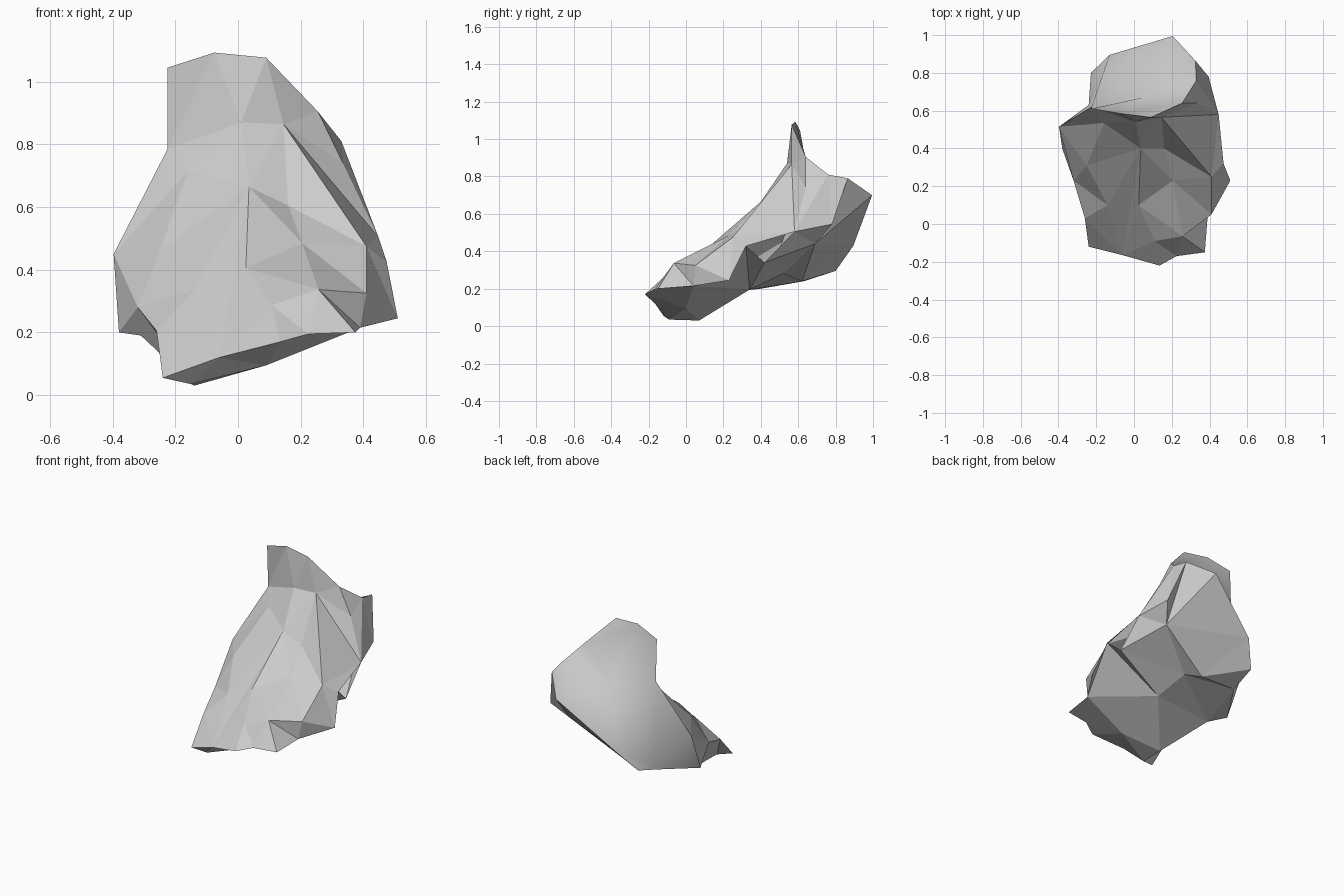
import bpy, bmesh
from mathutils import Vector
from mathutils.geometry import delaunay_2d_cdt

if "Cube" in bpy.data.objects:
    bpy.data.objects.remove(bpy.data.objects["Cube"])

# Rim lines of the rock, in order round the stone
crest = [(-.225, .62, .785), (-.225, .61, 1.045), (-.075, .585, 1.093),
         (.09, .565, 1.077), (.255, .64, .905), (.33, .76, .81), (.325, .865, .79)]
right_rim = [(.395, .78, .545), (.448, .58, .505), (.474, .32, .428), (.51, .23, .245),
             (.39, .04, .215), (.375, -.15, .20)]
toe_rim = [(.225, -.17, .195), (.135, -.22, .17), (-.06, -.165, .12), (-.24, -.12, .055)]
left_rim = [(-.26, .03, .205), (-.32, .23, .28), (-.38, .40, .20)]
left_shoulder = [(-.397, .515, .45)]
back_rim = [(.205, .995, .70), (-.13, .895, .43), (-.228, .80, .295), (-.24, .63, .24)]

# Relief points inside each face of the rock
ridge = [(.145, .565, .865), (.41, .25, .475), (.41, .05, .325)]
crack = [(-.14, .10, .335), (.035, .40, .665), (.025, .10, .405)]
notches = [(.108, -.09, .287), (.257, -.065, .337)]
knobs = [(.01, .54, .87), (.16, .40, .605), (.205, .23, .485), (-.16, .535, .715),
         (-.25, .31, .46), (.335, .64, .74)]
hollow = [(.05, .67, .71)]
flank = [(.455, .42, .34), (.33, .69, .44)]
belly = [(.10, .34, .195), (.05, .52, .28), (.0, .62, .24),
         (.09, .0, .095), (-.14, .07, .03), (-.15, -.09, .035), (-.31, .30, .19)]

bm = bmesh.new()
shared = {}


def vert(p):
    if p not in shared:
        shared[p] = bm.verts.new(p)
    return shared[p]


def patch(rim, points, u_axis, v_axis, smooth=False, folds=()):
    """Fill a rim with facets through the relief points, seen along one direction."""
    pts = list(dict.fromkeys(rim + points))
    u, v = Vector(u_axis), Vector(v_axis)
    flat = [Vector((Vector(p).dot(u), Vector(p).dot(v))) for p in pts]
    edges = [(pts.index(a), pts.index(b)) for line in folds for a, b in zip(line, line[1:])]
    _, _, faces, origin, _, _ = delaunay_2d_cdt(
        flat, edges, [list(range(len(rim)))], 1, 1e-5)
    for f in faces:
        if all(origin[i] for i in f):
            face = bm.faces.new([vert(pts[origin[i][0]]) for i in f])
            face.smooth = smooth


# Sloping front and right wall
lip = toe_rim[2]
front_folds = [ridge, [lip] + crack + [lip], [lip, crack[1]],
               [toe_rim[1], notches[0], toe_rim[0], notches[1], right_rim[-1]],
               [crest[4], knobs[5], right_rim[1], crest[5]],
               [left_shoulder[0], left_rim[1]]]
patch(crest + right_rim + toe_rim + left_rim + left_shoulder,
      ridge + crack + notches + knobs, (1, 0, 0), (0, .77, .64), folds=front_folds)
# Smooth hollow back
patch(crest + back_rim + left_rim[-1:] + left_shoulder, hollow,
      (-.707, -.707, 0), (.3, -.3, .906), smooth=True, folds=[[crest[0], back_rim[3]]])
# Faceted underside
under_folds = [[right_rim[1], flank[1], back_rim[1]], [crest[-1], flank[1], back_rim[0]],
               [right_rim[1], flank[0], flank[1]], [flank[0], belly[0], belly[1], flank[1]],
               [right_rim[3], flank[0]]]
patch(crest[-1:] + right_rim + toe_rim + left_rim + back_rim[::-1], flank + belly,
      (1, 0, 0), (0, 1, 0), folds=under_folds)

bmesh.ops.recalc_face_normals(bm, faces=bm.faces)
mesh = bpy.data.meshes.new("rock")
bm.to_mesh(mesh)
bm.free()
rock = bpy.data.objects.new("rock", mesh)
bpy.context.collection.objects.link(rock)
